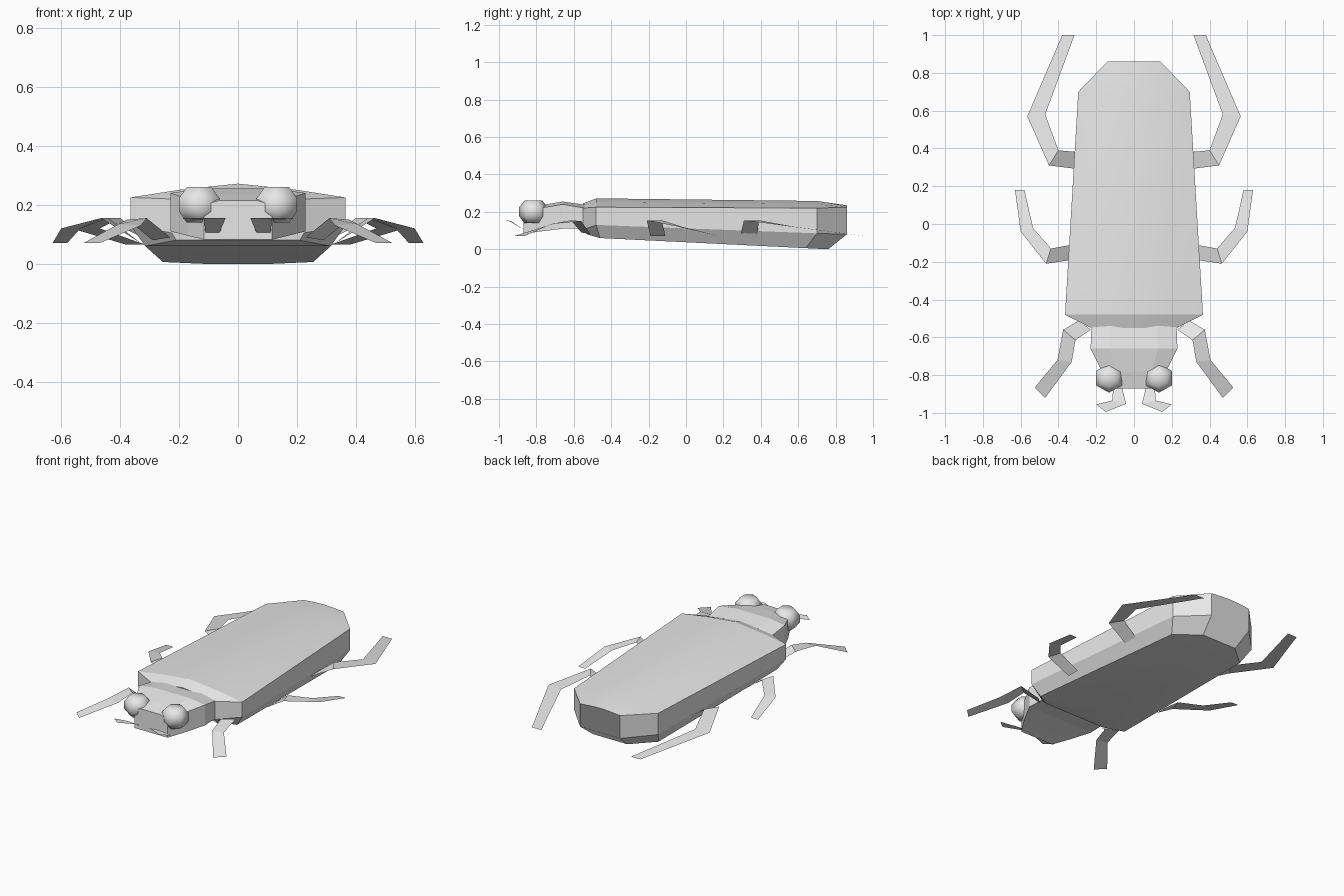
import bpy, bmesh

cube = bpy.data.objects.get("Cube")
if cube:
    bpy.data.objects.remove(cube, do_unlink=True)

grey = bpy.data.materials.new("shell_grey")
grey.use_nodes = True
grey.diffuse_color = (0.8, 0.8, 0.8, 1)
grey.node_tree.nodes["Principled BSDF"].inputs["Base Color"].default_value = (0.8, 0.8, 0.8, 1)


def finish(bm, name, smooth=None):
    mesh = bpy.data.meshes.new(name)
    bm.to_mesh(mesh)
    bm.free()
    mesh.materials.append(grey)
    obj = bpy.data.objects.new(name, mesh)
    bpy.context.collection.objects.link(obj)
    if smooth:
        bpy.context.view_layer.objects.active = obj
        obj.select_set(True)
        bpy.ops.object.shade_smooth_by_angle(angle=smooth)
        obj.select_set(False)
    return obj


def loft(name, rings, smooth=None):
    """Skin closed rings of equal length and cap both ends."""
    bm = bmesh.new()
    loops = [[bm.verts.new(p) for p in ring] for ring in rings]
    n = len(loops[0])
    for a, b in zip(loops, loops[1:]):
        for i in range(n):
            j = (i + 1) % n
            bm.faces.new((a[i], a[j], b[j], b[i]))
    bm.faces.new(loops[0])
    bm.faces.new(loops[-1])
    bmesh.ops.recalc_face_normals(bm, faces=bm.faces)
    return finish(bm, name, smooth)


def mirrored(half):
    """Half section from top centre to bottom centre, completed on -x."""
    return half + [(-x, y, z) for x, y, z in reversed(half[1:-1])]


def shell_section(w, y, top, edge, low, wb, yb, bottom):
    return mirrored([(0, y, top), (w * 0.55, y, (top * 0.55 + edge * 0.45)), (w, y, edge),
                     (w, y, low), (wb, yb, bottom), (0, yb, bottom)])


# Body shell with a raised ridge and chamfered underside
loft("body_shell", [
    shell_section(0.225, -0.55, 0.245, 0.22, 0.105, 0.21, -0.53, 0.08),
    shell_section(0.365, -0.48, 0.272, 0.225, 0.13, 0.315, -0.46, 0.06),
    shell_section(0.295, 0.70, 0.258, 0.22, 0.085, 0.255, 0.64, 0.006),
    shell_section(0.14, 0.86, 0.235, 0.225, 0.08, 0.12, 0.76, 0.0),
], 0.35)


# Head
def head_section(w, y, top, edge, bottom):
    return mirrored([(0, y, top), (w * 0.55, y, top), (w, y, edge), (w, y, bottom), (0, y, bottom)])


loft("head", [
    head_section(0.225, -0.54, 0.238, 0.22, 0.11),
    head_section(0.23, -0.66, 0.255, 0.24, 0.11),
    head_section(0.17, -0.78, 0.235, 0.22, 0.095),
    head_section(0.115, -0.87, 0.215, 0.2, 0.082),
])

# Legs and mouthparts: thin strips given as pairs of edge points
strips = {
    "front_leg": [((0.23, -0.56, 0.09), (0.29, -0.51, 0.08)), ((0.31, -0.615, 0.155), (0.375, -0.56, 0.15)),
                  ((0.33, -0.73, 0.13), (0.405, -0.72, 0.135)), ((0.47, -0.92, 0.07), (0.525, -0.865, 0.07))],
    "middle_leg": [((0.33, -0.19, 0.07), (0.33, -0.11, 0.07)), ((0.465, -0.21, 0.155), (0.44, -0.13, 0.155)),
                   ((0.60, -0.04, 0.12), (0.535, -0.02, 0.12)), ((0.63, 0.18, 0.07), (0.58, 0.18, 0.07))],
    "rear_leg": [((0.29, 0.29, 0.07), (0.29, 0.38, 0.07)), ((0.45, 0.31, 0.155), (0.40, 0.39, 0.155)),
                 ((0.565, 0.57, 0.12), (0.47, 0.58, 0.12)), ((0.38, 1.0, 0.065), (0.315, 1.0, 0.065))],
    "mandible": [((0.065, -0.86, 0.1), (0.11, -0.86, 0.1)), ((0.042, -0.952, 0.155), (0.115, -0.935, 0.15)),
                 ((0.15, -0.995, 0.155), (0.2, -0.955, 0.152))],
}
for side, s in (("left", 1), ("right", -1)):
    for name, pairs in strips.items():
        bm = bmesh.new()
        rows = [[bm.verts.new((s * x, y, z)) for x, y, z in pair] for pair in pairs]
        for a, b in zip(rows, rows[1:]):
            f = bm.faces.new((a[0], a[1], b[1], b[0]))
            f.normal_update()
            if f.normal.z < 0:
                f.normal_flip()
        finish(bm, f"{side}_{name}")

    # Six-sided rounded eye
    bm = bmesh.new()
    bmesh.ops.create_uvsphere(bm, u_segments=6, v_segments=5, radius=1)
    for v in bm.verts:
        v.co.z = max(-0.81, min(0.81, v.co.z)) / 0.81
        v.co = (s * 0.132 + v.co.x * 0.083, -0.816 + v.co.y * 0.081, 0.2 + v.co.z * 0.06)
    finish(bm, f"{side}_eye", 1.5)
